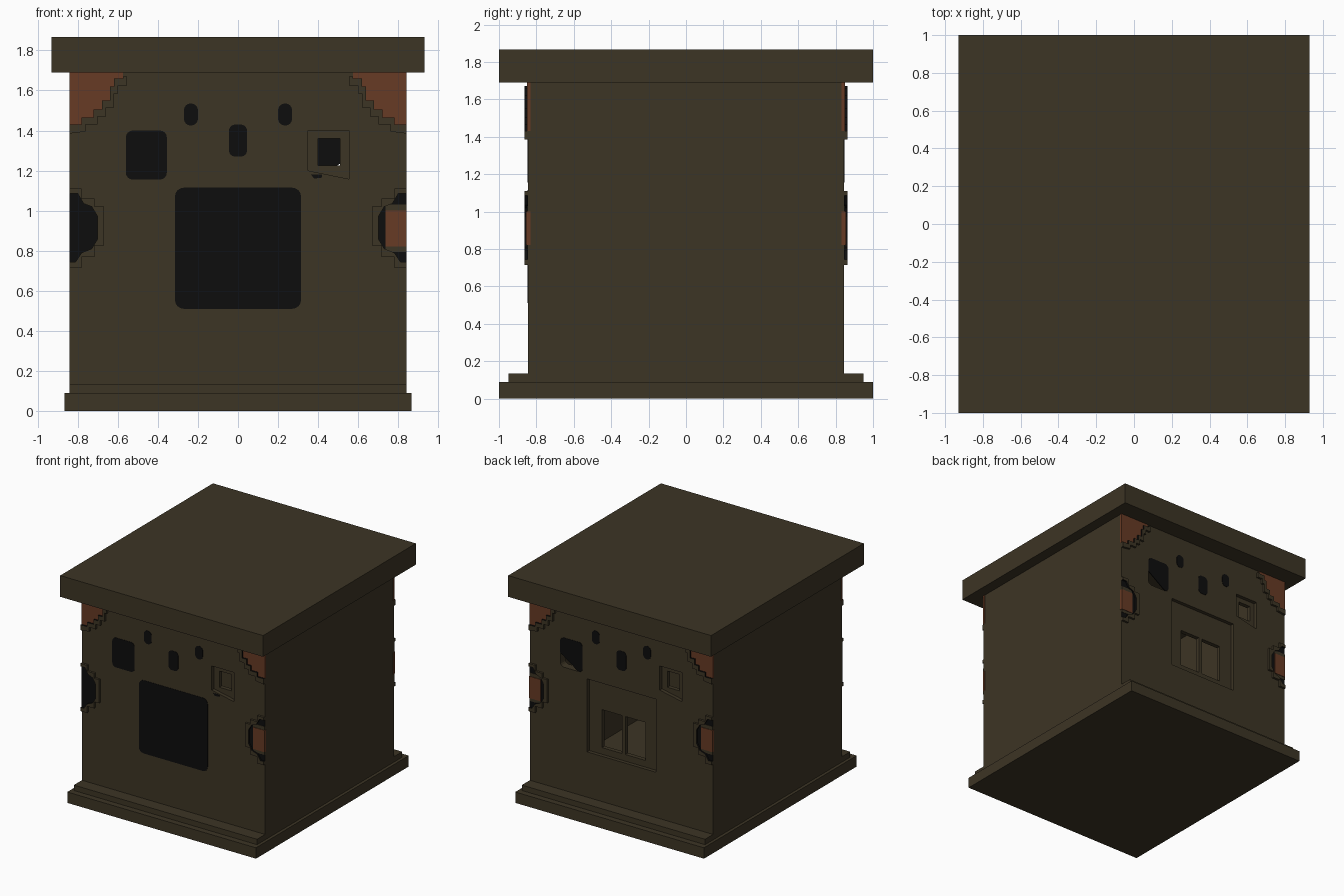
import bpy, bmesh, math
from mathutils import Vector, Matrix

if "Cube" in bpy.data.objects:
    bpy.data.objects.remove(bpy.data.objects["Cube"])


def colour(name, rgb):
    m = bpy.data.materials.new(name)
    m.diffuse_color = (*rgb, 1)
    m.use_nodes = True
    m.node_tree.nodes["Principled BSDF"].inputs["Base Color"].default_value = m.diffuse_color
    return m


BROWN = colour("dark_brown", (0.046, 0.035, 0.018))
BLACK = colour("soot_black", (0.004, 0.004, 0.004))
ORANGE = colour("brick_orange", (0.135, 0.043, 0.018))


def box(name, x, y, z, mat):
    bm = bmesh.new()
    bmesh.ops.create_cube(bm, size=1)
    for v in bm.verts:
        v.co = Vector((x[0] + (v.co.x + .5) * (x[1] - x[0]),
                       y[0] + (v.co.y + .5) * (y[1] - y[0]),
                       z[0] + (v.co.z + .5) * (z[1] - z[0])))
    me = bpy.data.meshes.new(name)
    bm.to_mesh(me)
    bm.free()
    me.materials.append(mat)
    ob = bpy.data.objects.new(name, me)
    bpy.context.collection.objects.link(ob)


def plate(name, loops, d0, d1, mat, back=False, lining=None):
    """Flat outline (with holes) seen from outside, spanning depth d0..d1 from the centre."""
    cu = bpy.data.curves.new(name, 'CURVE')
    cu.dimensions = '2D'
    cu.fill_mode = 'BOTH'
    cu.extrude = (d1 - d0) / 2
    for pts in loops:
        sp = cu.splines.new('POLY')
        sp.points.add(len(pts) - 1)
        for p, (u, v) in zip(sp.points, pts):
            p.co = (u, v, 0, 1)
        sp.use_cyclic_u = True
    tmp = bpy.data.objects.new(name + "_outline", cu)
    bpy.context.collection.objects.link(tmp)
    dg = bpy.context.evaluated_depsgraph_get()
    me = bpy.data.meshes.new_from_object(tmp.evaluated_get(dg))
    bpy.data.objects.remove(tmp)
    bpy.data.curves.remove(cu)
    me.name = name
    me.materials.clear()
    me.materials.append(mat)
    bm = bmesh.new()
    bm.from_mesh(me)
    bmesh.ops.remove_doubles(bm, verts=bm.verts, dist=1e-5)
    bmesh.ops.recalc_face_normals(bm, faces=bm.faces)
    bm.normal_update()
    if lining:
        me.materials.append(BLACK)
    for f in bm.faces:
        f.smooth = False
        f.material_index = 0
        if lining and abs(f.normal.z) < .5:
            c = f.calc_center_median()
            to = Vector((lining[0] - c.x, lining[1] - c.y, 0))
            if f.normal.dot(to) > 0 and abs(c.x) < .835:
                f.material_index = 1
    mat4 = Matrix.Translation((0, -(d0 + d1) / 2, 0)) @ Matrix.Rotation(math.pi / 2, 4, 'X')
    if back:
        mat4 = Matrix.Rotation(math.pi, 4, 'Z') @ mat4
    bmesh.ops.transform(bm, matrix=mat4, verts=bm.verts)
    bm.to_mesh(me)
    bm.free()
    ob = bpy.data.objects.new(name, me)
    bpy.context.collection.objects.link(ob)


def rect(u0, u1, v0, v1):
    return [(u0, v0), (u1, v0), (u1, v1), (u0, v1)]


def rounded(u0, u1, v0, v1, r, n=4):
    pts = []
    for k, (cu, cv) in enumerate([(u1 - r, v1 - r), (u0 + r, v1 - r),
                                  (u0 + r, v0 + r), (u1 - r, v0 + r)]):
        for i in range(n + 1):
            a = math.pi / 2 * (k + i / n)
            pts.append((cu + r * math.cos(a), cv + r * math.sin(a)))
    return pts


def flip(pts, s):
    return [(u * s, v) for u, v in pts]


# Roof slab, stepped base and side walls
box("roof_slab", (-.93, .93), (-1, 1), (1.69, 1.866), BROWN)
box("base_slab", (-.865, .865), (-1, 1), (0, .09), BROWN)
box("base_step", (-.84, .84), (-.95, .95), (.09, .135), BROWN)
for s, n in ((-1, "left"), (1, "right")):
    xs = sorted((s * .79, s * .84))
    box(n + "_wall", xs, (-.78, .78), (.09, 1.695), BROWN)

# Outlines for the wall details
WALL = rect(-.84, .84, .09, 1.695)
SMALL_RECESS = [(.35, 1.20), (.555, 1.158), (.555, 1.40), (.35, 1.40)]
SMALL_HOLE = rect(.40, .51, 1.225, 1.36)
DARK_SQUARE = rounded(-.56, -.355, 1.155, 1.40, .035)
BIG = (-.315, .315, .51, 1.115)
ARC = [(-.575, 1.69), (-.575, 1.66), (-.62, 1.66), (-.62, 1.62), (-.64, 1.62), (-.64, 1.55),
       (-.68, 1.55), (-.68, 1.505), (-.72, 1.505), (-.72, 1.465), (-.78, 1.465),
       (-.78, 1.43), (-.84, 1.43)]
ARC_BORDER = ([(-.575, 1.67)] + ARC[1:] + [(-.84, 1.385)]
              + [(u + .02, v - .035) for u, v in reversed(ARC[1:-1])] + [(-.555, 1.67)])
MID_HOLE = [(-.84, 1.085), (-.80, 1.085), (-.77, 1.035), (-.73, 1.02), (-.70, .97), (-.70, .86),
            (-.73, .81), (-.78, .79), (-.81, .745), (-.84, .745)]
MID_OUTER = [(-.84, 1.11), (-.78, 1.11), (-.78, 1.06), (-.715, 1.06), (-.715, 1.02), (-.67, 1.02),
             (-.67, .825), (-.715, .825), (-.715, .77), (-.78, .77), (-.78, .715), (-.84, .715)]

for back in (False, True):
    n = "back_" if back else "front_"
    # Wall in two layers, so the windows sit in shallow recesses
    outer = [WALL, SMALL_RECESS]
    inner = [WALL, SMALL_HOLE]
    if back:
        outer += [rect(*BIG), DARK_SQUARE]
        inner += [rect(.015, .20, .565, .88), rect(-.20, -.015, .565, .88), DARK_SQUARE]
    plate(n + "wall_face", outer, .815, .845, BROWN, back)
    plate(n + "wall_core", inner, .78, .815, BROWN, back)

    # Dark openings
    if back:
        plate(n + "broken_pane", [[(-.56, 1.375), (-.535, 1.40), (-.38, 1.40), (-.355, 1.375),
                                   (-.355, 1.18), (-.38, 1.155), (-.40, 1.16), (-.56, 1.27)]],
              .841, .848, BLACK, back)
    else:
        plate(n + "dark_square", [DARK_SQUARE], .841, .848, BLACK, back)
        plate(n + "dark_doorway", [rounded(*BIG, .045)], .841, .848, BLACK, back)
        plate(n + "window_crack", [[(.365, 1.18), (.38, 1.16), (.42, 1.165), (.42, 1.18)]],
              .841, .847, BLACK, back)
    plate(n + "centre_slot", [rounded(-.045, .045, 1.27, 1.43, .03)], .841, .848, BLACK, back)

    for s, side in ((-1, "left_"), (1, "right_")):
        plate(n + side + "eyelet", [rounded(*sorted((s * .20, s * .27)), 1.425, 1.535, .033)],
              .841, .848, BLACK, back)
        # Exposed brick corner with stepped, black-lined border
        plate(n + side + "corner_brick", [flip(ARC + [(-.8415, 1.43), (-.8415, 1.69)], -s)],
              .832, .849, ORANGE, back)
        plate(n + side + "corner_border", [flip(ARC_BORDER, -s)], .843, .863, BROWN, back,
              (s * .84, 1.69))
        # Broken patch half way up the edge
        plate(n + side + "edge_hole", [flip(MID_HOLE, -s)], .841, .848, BLACK, back)
        plate(n + side + "edge_border", [flip(MID_OUTER + MID_HOLE[::-1], -s)], .843, .863, BROWN,
              back, (s * .84, .915))
        if back or s > 0:
            plate(n + side + "brick_surround", [flip(rect(-.84, -.735, .795, 1.03), -s)],
                  .841, .851, BROWN, back)
            plate(n + side + "edge_brick", [flip(rect(-.8415, -.735, .82, 1.0), -s)],
                  .832, .855, ORANGE, back)
